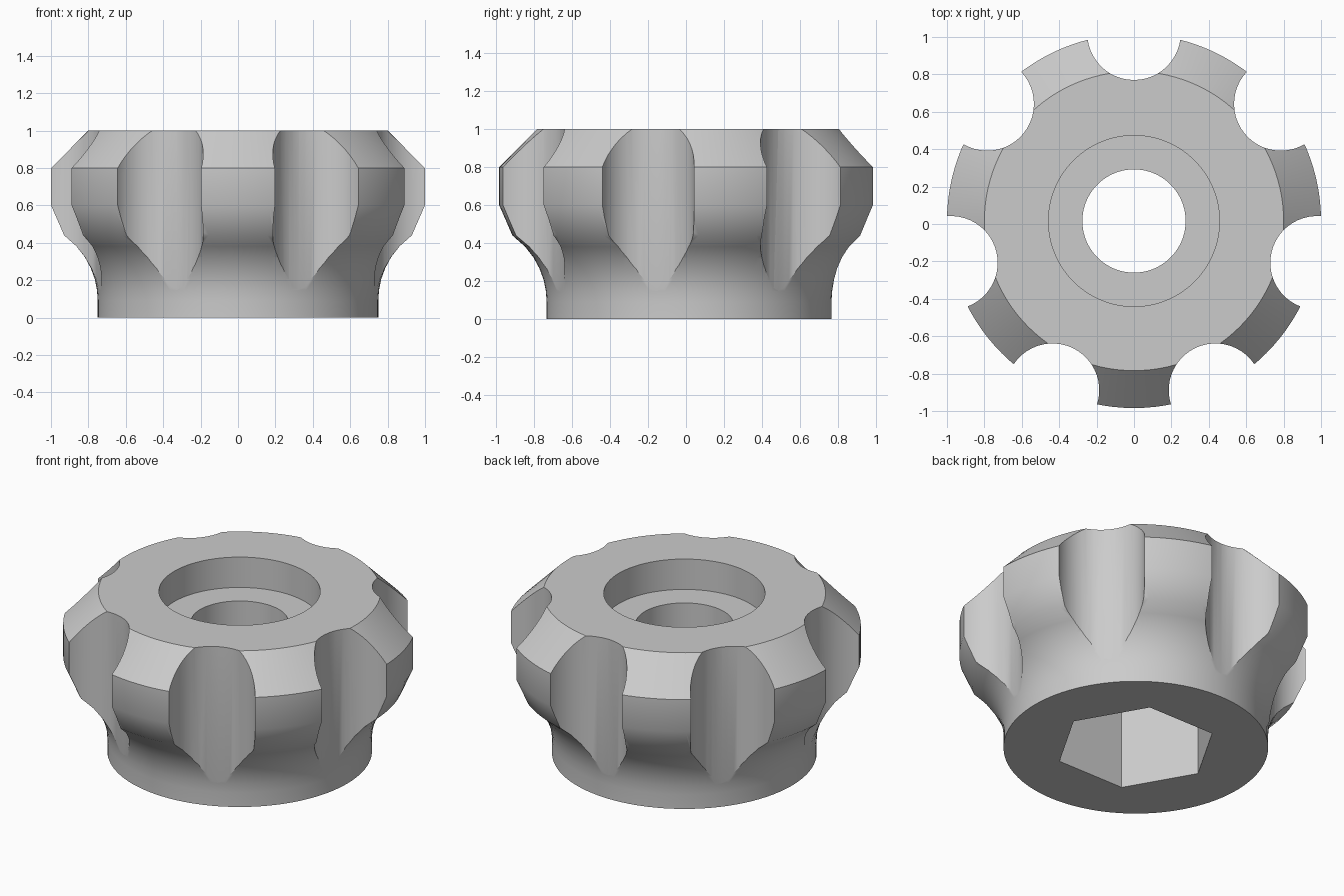
import bpy
import bmesh
from math import cos, sin, pi, radians, sqrt
from mathutils import Matrix, Vector

cube = bpy.data.objects.get("Cube")
if cube:
    bpy.data.objects.remove(cube, do_unlink=True)

CENTRE_Y = 0.016
FLUTES = 7

grey = bpy.data.materials.new("plain grey")
grey.use_nodes = True
colour = (0.6, 0.6, 0.6, 1)
grey.diffuse_color = colour
grey.node_tree.nodes["Principled BSDF"].inputs["Base Color"].default_value = colour


def make_object(name, bm):
    bmesh.ops.recalc_face_normals(bm, faces=bm.faces)
    mesh = bpy.data.meshes.new(name)
    bm.to_mesh(mesh)
    bm.free()
    mesh.materials.append(grey)
    obj = bpy.data.objects.new(name, mesh)
    bpy.context.collection.objects.link(obj)
    return obj


def lathe(name, profile, steps):
    """Revolve a closed (radius, height) outline around the z axis."""
    bm = bmesh.new()
    rings = []
    for i in range(steps):
        a = 2 * pi * i / steps
        rings.append([bm.verts.new((r * cos(a), r * sin(a), z)) for r, z in profile])
    n = len(profile)
    for i in range(steps):
        here, there = rings[i], rings[(i + 1) % steps]
        for j in range(n):
            k = (j + 1) % n
            bm.faces.new((here[j], there[j], there[k], here[k]))
    return make_object(name, bm)


def prism(bm, sides, radius, low, high, x=0, y=0, turn=0):
    """Add an upright prism with its first corner at the given turn."""
    place = Matrix.Translation((x, y, (low + high) / 2)) @ Matrix.Rotation(turn, 4, "Z")
    bmesh.ops.create_cone(bm, cap_ends=True, segments=sides, radius1=radius,
                          radius2=radius, depth=high - low, matrix=place)


def cut(target, cutter):
    cutter.hide_render = True
    mod = target.modifiers.new("cut", "BOOLEAN")
    mod.operation = "DIFFERENCE"
    mod.solver = "EXACT"
    mod.object = cutter
    bpy.context.view_layer.objects.active = target
    bpy.ops.object.modifier_apply(modifier=mod.name)
    bpy.data.objects.remove(cutter, do_unlink=True)


# Body outline: neck, concave flare, grip band, chamfer, counterbore and bore
flare = []
for i in range(7):
    h = 0.35 * i / 6
    flare.append((1.18 - sqrt(0.43 ** 2 - h ** 2), 0.09 + h))
outline = ([(0.75, 0)] + flare + [(1, 0.6), (1, 0.8), (0.8, 1),
           (0.457, 1), (0.457, 0.81), (0.276, 0.81), (0.276, 0)])
knob = lathe("knob_body", outline, FLUTES * 16)

# Finger flutes around the rim
bm = bmesh.new()
for i in range(FLUTES):
    a = pi / 2 + 2 * pi * i / FLUTES
    prism(bm, 48, 0.25, -0.1, 1.1, 1.004 * cos(a), 1.004 * sin(a), a)
cut(knob, make_object("flute_cutter", bm))

# Hexagonal nut pocket in the underside, with corners along x
bm = bmesh.new()
prism(bm, 6, 0.46, -0.1, 0.55, turn=pi / 2)
corner = max(bm.verts, key=lambda v: v.co.x).co
if abs(corner.y) > 0.01:
    bmesh.ops.rotate(bm, verts=bm.verts, cent=Vector(), matrix=Matrix.Rotation(pi / 6, 3, "Z"))
cut(knob, make_object("hex_cutter", bm))

# Smooth shading with crisp edges
knob.location.y = CENTRE_Y
bpy.ops.object.select_all(action="DESELECT")
knob.select_set(True)
bpy.context.view_layer.objects.active = knob
bpy.ops.object.shade_smooth_by_angle(angle=radians(30))
